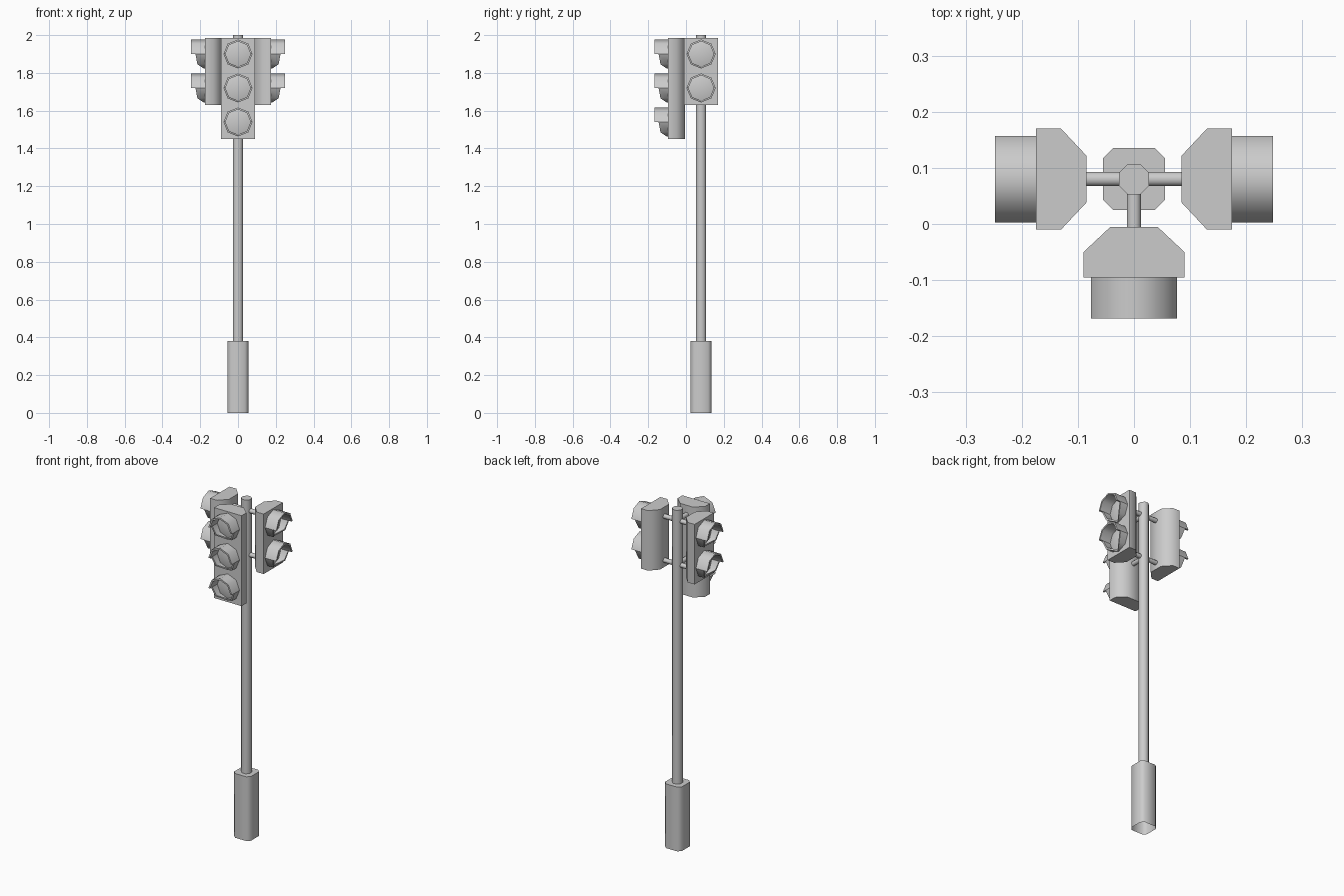
import bpy, bmesh
from math import radians, sin, cos, pi
from mathutils import Matrix, Vector

if "Cube" in bpy.data.objects:
    bpy.data.objects.remove(bpy.data.objects["Cube"])

PX = Vector((0, 0.08, 0))          # pole axis


def finish(name, bm, mat):
    bmesh.ops.recalc_face_normals(bm, faces=bm.faces)
    bm.transform(mat)
    me = bpy.data.meshes.new(name)
    bm.to_mesh(me)
    bm.free()
    ob = bpy.data.objects.new(name, me)
    bpy.context.collection.objects.link(ob)
    bpy.ops.object.select_all(action='DESELECT')
    ob.select_set(True)
    bpy.context.view_layer.objects.active = ob
    bpy.ops.object.shade_smooth_by_angle(angle=radians(50))
    return ob


def prism(bm, pts, z0, z1, bottom=True):
    lo = [bm.verts.new((x, y, z0)) for x, y in pts]
    hi = [bm.verts.new((x, y, z1)) for x, y in pts]
    n = len(pts)
    for i in range(n):
        j = (i + 1) % n
        bm.faces.new((lo[i], lo[j], hi[j], hi[i]))
    bm.faces.new(hi)
    if bottom:
        bm.faces.new(lo[::-1])


def octagon(r):
    # flat-sided octagon with half width r
    k = r / cos(pi / 8)
    return [(k * cos(pi / 8 + i * pi / 4), k * sin(pi / 8 + i * pi / 4)) for i in range(8)]


def strip(bm, prof, face, z):
    # thick shell following (angle, depth) pairs, open against the housing
    R, r = 0.077, 0.067
    rows = []
    for a, d in prof:
        c, s = cos(radians(a)), sin(radians(a))
        rows.append([bm.verts.new((q * c, face - e, z + q * s))
                     for q, e in ((R, 0), (R, d), (r, d), (r, 0))])
    for a, b in zip(rows, rows[1:]):
        for k in range(3):
            bm.faces.new((a[k], a[k + 1], b[k + 1], b[k]))
    bm.faces.new(rows[0])
    bm.faces.new(rows[-1])


def signal_head(name, zs, z_bottom, angle):
    mat = Matrix.Translation(PX) @ Matrix.Rotation(radians(angle), 4, 'Z')
    face = -0.175

    # housing with chamfered back
    bm = bmesh.new()
    prism(bm, [(-0.09, face), (0.09, face), (0.09, -0.13), (0.042, -0.085),
               (-0.042, -0.085), (-0.09, -0.13)], z_bottom, 1.985)
    finish(name + "_housing", bm, mat)

    # visors: long upper hood, cut-back lower lip
    bm = bmesh.new()
    for z in zs:
        strip(bm, [(a, 0.073) for a in range(0, 181, 45)], face, z)
        strip(bm, [(180, 0.05), (225, 0.04), (270, 0.006), (315, 0.04), (360, 0.05)], face, z)
    finish(name + "_visors", bm, mat)

    # shallow faceted lenses
    bm = bmesh.new()
    for z in zs:
        tip = bm.verts.new((0, face - 0.02, z))
        ring = [bm.verts.new((0.067 * cos(i * pi / 4), face - 0.003, z + 0.067 * sin(i * pi / 4)))
                for i in range(8)]
        for i in range(8):
            bm.faces.new((tip, ring[i], ring[(i + 1) % 8]))
    finish(name + "_lenses", bm, mat)

    # two rods to the pole
    bm = bmesh.new()
    for z in (1.93, 1.67):
        part = bmesh.new()
        prism(part, octagon(0.0125), 0.02, 0.09)
        part.transform(Matrix.Translation((0, 0, z)) @ Matrix.Rotation(pi / 2, 4, 'X'))
        tmp = bpy.data.meshes.new("tmp")
        part.to_mesh(tmp)
        part.free()
        bm.from_mesh(tmp)
        bpy.data.meshes.remove(tmp)
    finish(name + "_brackets", bm, mat)


# pole
bm = bmesh.new()
prism(bm, octagon(0.027), 0.37, 2.0)
finish("pole", bm, Matrix.Translation(PX))

# base sleeve, open underneath
w, c = 0.055, 0.037
bm = bmesh.new()
prism(bm, [(w, -c), (w, c), (c, w), (-c, w), (-w, c), (-w, -c), (-c, -w), (c, -w)],
      0, 0.38, bottom=False)
finish("base", bm, Matrix.Translation(PX))

# signal heads: three-lamp front, two-lamp sides
signal_head("front_signal", (1.90, 1.72, 1.54), 1.45, 0)
signal_head("right_signal", (1.90, 1.72), 1.63, 90)
signal_head("left_signal", (1.90, 1.72), 1.63, -90)
